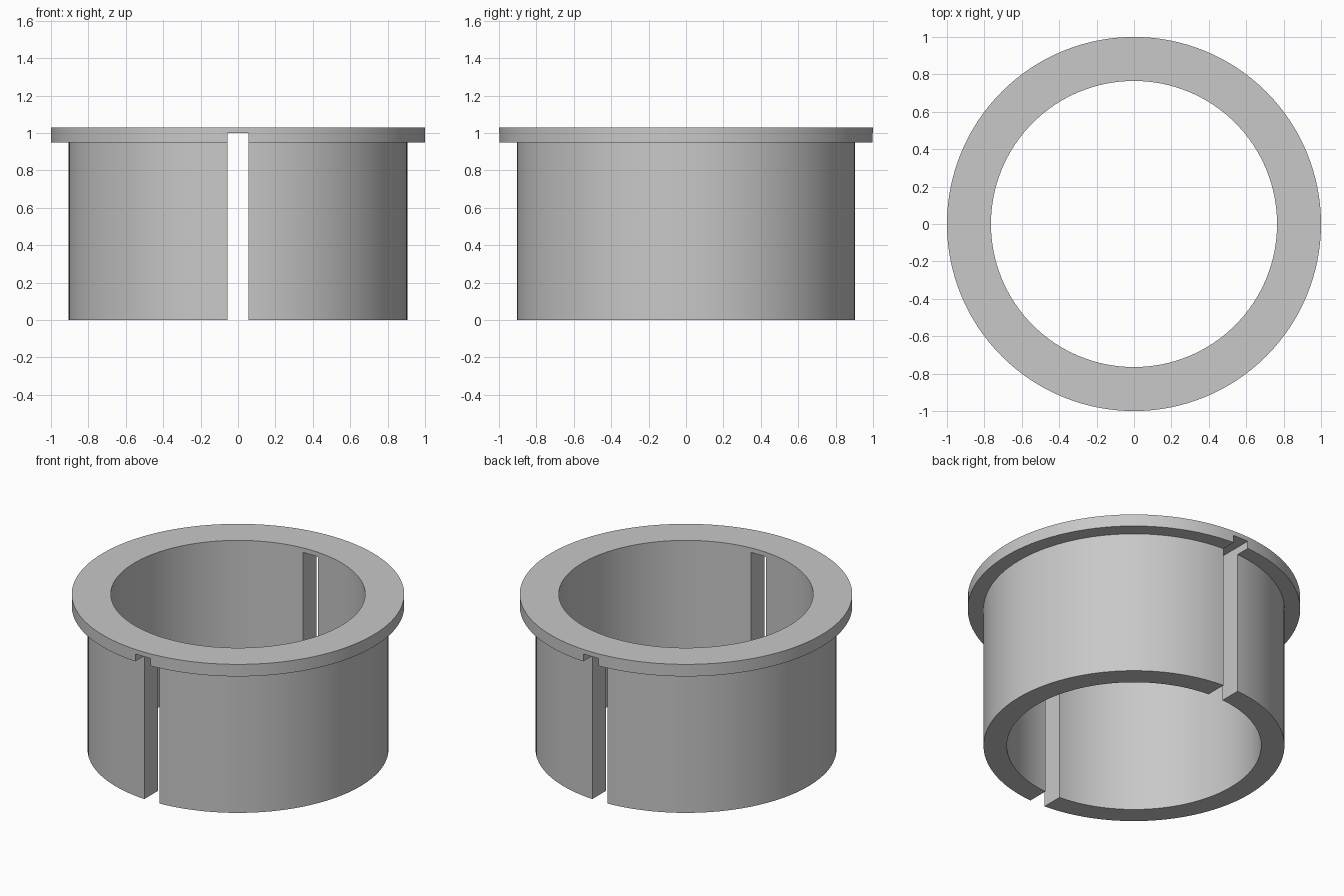
import bpy
import bmesh
import math
from mathutils import Matrix

default = bpy.data.objects.get("Cube")
if default:
    bpy.data.objects.remove(default, do_unlink=True)

SEGMENTS = 128
BORE, BODY, FLANGE = 0.765, 0.905, 1.0
FLANGE_BOTTOM, TOP = 0.95, 1.03
SLOT_WIDTH, SLOT_TOP = 0.11, 1.0


def new_object(name, bm):
    bmesh.ops.recalc_face_normals(bm, faces=bm.faces[:])
    mesh = bpy.data.meshes.new(name)
    bm.to_mesh(mesh)
    bm.free()
    obj = bpy.data.objects.new(name, mesh)
    bpy.context.collection.objects.link(obj)
    return obj


# Grey material
grey = bpy.data.materials.new("plain grey")
grey.use_nodes = True
colour = (0.58, 0.58, 0.58, 1)
grey.diffuse_color = colour
grey.node_tree.nodes["Principled BSDF"].inputs["Base Color"].default_value = colour

# Flanged sleeve, a closed profile turned about z
profile = [(BORE, 0), (BODY, 0), (BODY, FLANGE_BOTTOM),
           (FLANGE, FLANGE_BOTTOM), (FLANGE, TOP), (BORE, TOP)]
bm = bmesh.new()
verts = [bm.verts.new((r, 0, z)) for r, z in profile]
edges = [bm.edges.new((v, verts[i - 1])) for i, v in enumerate(verts)]
bmesh.ops.spin(bm, geom=verts + edges, cent=(0, 0, 0), axis=(0, 0, 1),
               angle=math.tau, steps=SEGMENTS, use_merge=False)
bmesh.ops.remove_doubles(bm, verts=bm.verts[:], dist=0.0001)
sleeve = new_object("flanged_sleeve", bm)
sleeve.data.materials.append(grey)

# Slot cutter, running through the front and back walls
bm = bmesh.new()
bottom = -0.2
bmesh.ops.create_cube(
    bm, size=1,
    matrix=Matrix.Translation((0, 0, (SLOT_TOP + bottom) / 2))
    @ Matrix.Diagonal((SLOT_WIDTH, 3, SLOT_TOP - bottom, 1)))
cutter = new_object("slot_cutter", bm)
cutter.data.materials.append(grey)

# Cut the slots, then drop the cutter
bpy.context.view_layer.objects.active = sleeve
sleeve.select_set(True)
cut = sleeve.modifiers.new("slots", "BOOLEAN")
cut.operation = "DIFFERENCE"
cut.solver = "EXACT"
cut.object = cutter
bpy.ops.object.modifier_apply(modifier=cut.name)
bpy.data.objects.remove(cutter, do_unlink=True)

# Smooth walls with sharp rims
bpy.ops.object.shade_smooth_by_angle(angle=math.radians(30))
